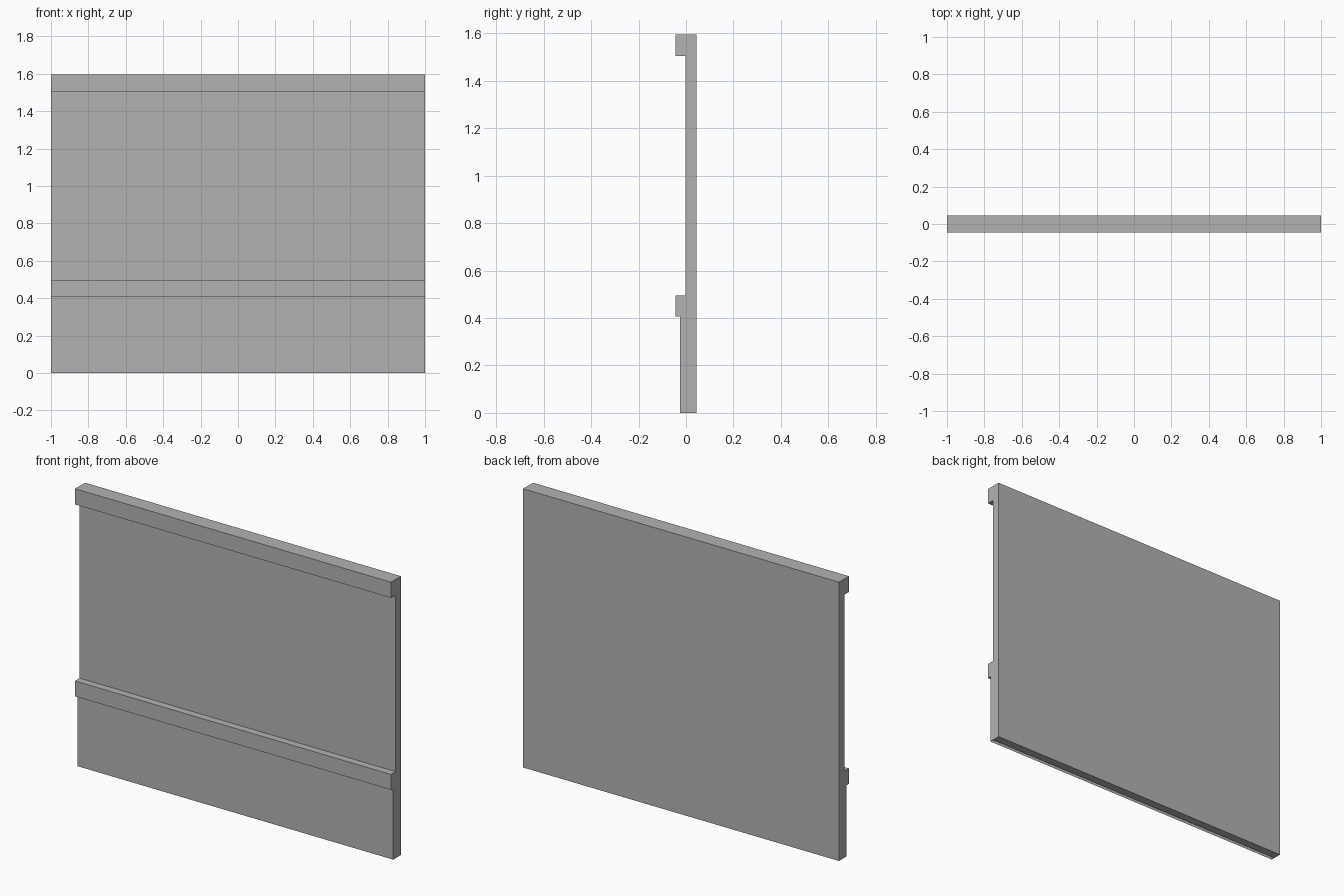
import bpy
import bmesh

cube = bpy.data.objects.get("Cube")
if cube:
    bpy.data.objects.remove(cube, do_unlink=True)

# Plain grey finish
grey = bpy.data.materials.new("plain grey")
grey.use_nodes = True
colour = (0.45, 0.45, 0.45, 1)
grey.diffuse_color = colour
grey.node_tree.nodes["Principled BSDF"].inputs["Base Color"].default_value = colour

HALF_WIDTH = 1.0
BACK, WALL, PANEL, RAIL = 0.045, -0.003, -0.025, -0.045
TOP, TOP_RAIL, LEDGE, LOWER = 1.595, 1.505, 0.495, 0.407

# Cross-section (y, z): back slab, top rail, ledge and thicker lower panel
profile = [
    (BACK, 0), (BACK, TOP), (RAIL, TOP), (RAIL, TOP_RAIL),
    (WALL, TOP_RAIL), (WALL, LEDGE), (RAIL, LEDGE), (RAIL, LOWER),
    (PANEL, LOWER), (PANEL, 0), (WALL, 0),
]

bm = bmesh.new()
section = bm.faces.new([bm.verts.new((-HALF_WIDTH, y, z)) for y, z in profile])
swept = bmesh.ops.extrude_face_region(bm, geom=[section], use_keep_orig=True)
moved = [g for g in swept["geom"] if isinstance(g, bmesh.types.BMVert)]
bmesh.ops.translate(bm, verts=moved, vec=(2 * HALF_WIDTH, 0, 0))
bmesh.ops.recalc_face_normals(bm, faces=bm.faces)

# The lower panel is hollow and open underneath, in front of the slab
open_base = [f for f in bm.faces
             if f.normal.z < -0.9 and f.calc_center_median().z < 0.01
             and f.calc_center_median().y < WALL]
bmesh.ops.delete(bm, geom=open_base, context="FACES_ONLY")

mesh = bpy.data.meshes.new("wall_panel")
bm.to_mesh(mesh)
bm.free()
mesh.materials.append(grey)
wall = bpy.data.objects.new("wall_panel", mesh)
bpy.context.collection.objects.link(wall)
